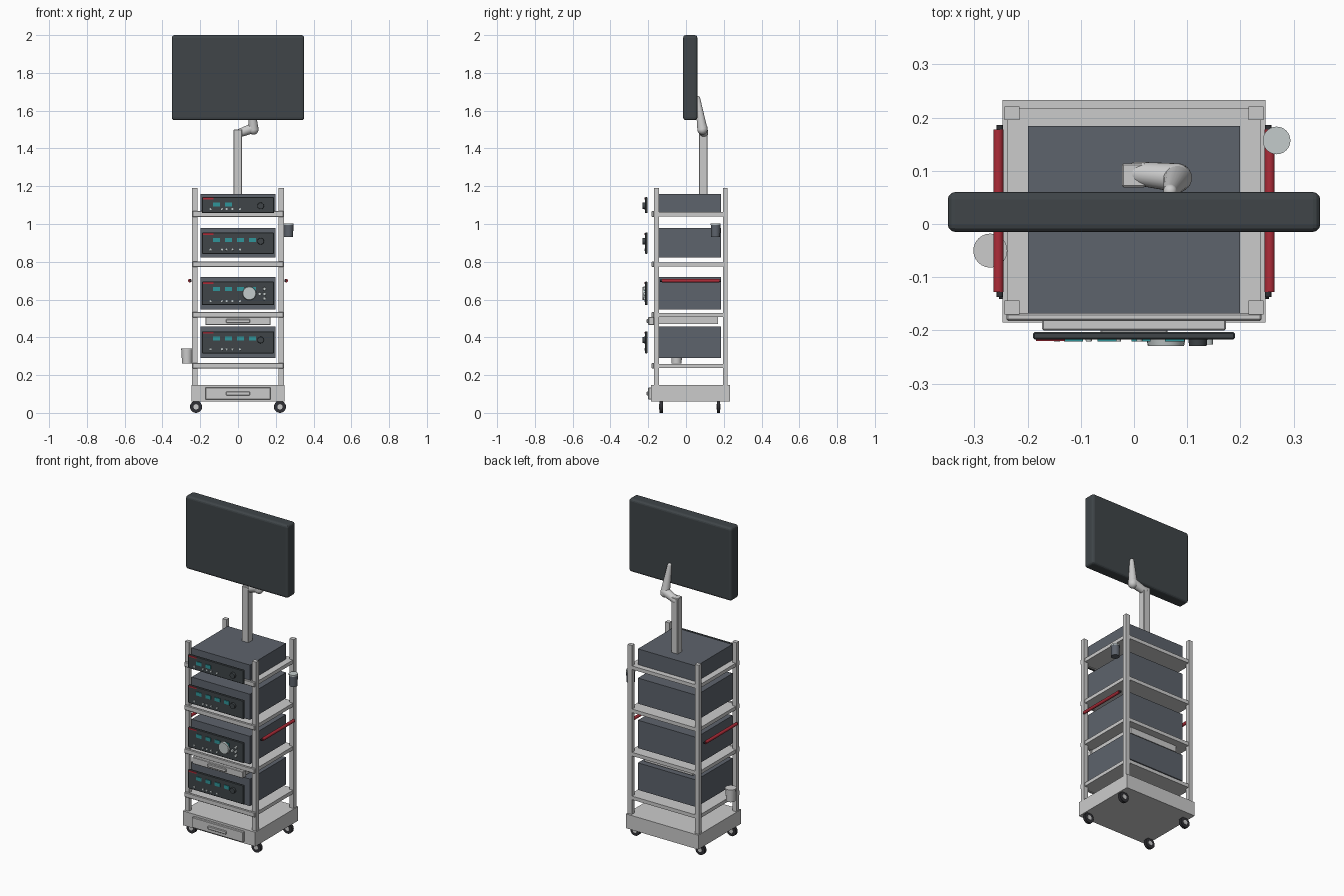
import bpy, bmesh, math
from mathutils import Vector, Matrix

if "Cube" in bpy.data.objects:
    bpy.data.objects.remove(bpy.data.objects["Cube"])


def mat(name, rgb):
    m = bpy.data.materials.new(name)
    m.diffuse_color = (*rgb, 1)
    m.use_nodes = True
    m.node_tree.nodes["Principled BSDF"].inputs["Base Color"].default_value = m.diffuse_color
    return m


DARK = mat("dark_plastic", (0.05, 0.06, 0.066))
CASE = mat("case_grey", (0.11, 0.125, 0.15))
RED = mat("red", (0.42, 0.025, 0.04))
TEAL = mat("teal_display", (0.03, 0.3, 0.32))
RUBBER = mat("rubber", (0.03, 0.03, 0.035))
SILVER = mat("silver", (0.55, 0.6, 0.6))


def finish(name, bm, material=None, smooth=False):
    me = bpy.data.meshes.new(name)
    bm.to_mesh(me)
    bm.free()
    ob = bpy.data.objects.new(name, me)
    bpy.context.collection.objects.link(ob)
    if material:
        me.materials.append(material)
    if smooth:
        bpy.ops.object.select_all(action='DESELECT')
        ob.select_set(True)
        bpy.context.view_layer.objects.active = ob
        bpy.ops.object.shade_smooth_by_angle(angle=math.radians(35))
    return ob


def box(name, x, y, z, material=None, bevel=0, segments=1):
    """Box from (min, max) ranges."""
    bm = bmesh.new()
    bmesh.ops.create_cube(bm, size=1)
    for v in bm.verts:
        v.co = Vector([(r[0] + r[1]) / 2 + c * (r[1] - r[0]) for c, r in zip(v.co, (x, y, z))])
    if bevel:
        bmesh.ops.bevel(bm, geom=bm.edges[:], offset=bevel, segments=segments, profile=0.5, affect='EDGES')
    return finish(name, bm, material)


def rod(name, a, b, r1, r2=None, material=None, sides=24, balls=False):
    """Straight or tapered cylinder from a to b, with optional round ends."""
    a, b = Vector(a), Vector(b)
    r2 = r1 if r2 is None else r2
    d = b - a
    rot = d.to_track_quat('Z', 'Y').to_matrix().to_4x4()
    bm = bmesh.new()
    bmesh.ops.create_cone(bm, cap_ends=True, segments=sides, radius1=r1, radius2=r2, depth=d.length,
                          matrix=Matrix.Translation((a + b) / 2) @ rot)
    if balls:
        for p, r in ((a, r1), (b, r2)):
            bmesh.ops.create_uvsphere(bm, u_segments=sides, v_segments=12, radius=r,
                                      matrix=Matrix.Translation(p) @ rot)
    return finish(name, bm, material, True)


# Base with four casters
box("base", (-.247, .247), (-.185, .233), (.06, .148))
for x in (-.222, .222):
    for y in (-.132, .172):
        rod("caster_wheel", (x, y - .009, .032), (x, y + .009, .032), .032, material=RUBBER)
        rod("caster_hub", (x, y - .011, .032), (x, y + .011, .032), .014)

# Four corner posts
for x in (-.229, .229):
    for y in (-.157, .208):
        box("corner_post", (x - .014, x + .014), (y - .013, y + .013), (.148, 1.19))

# Shelves with front lip
for z in (.25, .52, .787, 1.053):
    box("shelf", (-.238, .238), (-.17, .218), (z - .012, z + .01))
    box("shelf_front_lip", (-.24, .24), (-.182, -.168), (z - .015, z + .015), bevel=.003)


def drawer(z0, z1):
    box("drawer_front", (-.173, .173), (-.2, -.168), (z0, z1), bevel=.003)
    zc = (z0 + z1) / 2
    box("drawer_handle", (-.063, .063), (-.208, -.198), (zc - .01, zc + .01), bevel=.003)


drawer(.07, .135)
drawer(.465, .507)
box("drawer_tray", (-.165, .165), (-.168, .17), (.47, .508))


def knob(x, z, r, depth=.012, material=DARK, name="knob"):
    rod(name, (x, -.214, z), (x, -.216 - depth, z), r, r * .92, material)


# Equipment: case range, panel range, number of displays
units = [((1.06, 1.16), (1.057, 1.142), 2), ((.822, .98), (.842, .955), 4),
         ((.548, .72), (.57, .695), 4), ((.29, .457), (.315, .432), 4)]
for i, (case, panel, count) in enumerate(units):
    box("equipment_case", (-.199, .199), (-.168, .184), case, CASE)
    box("front_panel", (-.19, .19), (-.217, -.203), panel, DARK, bevel=.003)
    top = panel[1]
    box("red_label", (-.184, -.13), (-.22, -.215), (top - .012, top - .003), RED)
    for k in range(count):
        x = -.114 + k * .0635
        box("display", (x - .018, x + .018), (-.221, -.215), (top - .05, top - .028), TEAL)
    for x in (-.145, -.085, -.06, -.03, .01):
        knob(x, panel[0] + .022, .006, .005, SILVER, "button")
    if i != 2:
        knob(.12, top - .046, .018, .013)

# Large dial and small sockets on the third unit
knob(.06, .633, .037, .013, SILVER, "large_dial")
for x, z in ((.115, .63), (.14, .657), (.14, .63), (.14, .605)):
    knob(x, z, .009, .01, SILVER, "socket")

# Red side grab bars
for s in (-1, 1):
    rod("grab_bar_core", (s * .252, -.137, .7), (s * .252, .186, .7), .006, material=RUBBER, sides=16)
    rod("grab_bar", (s * .255, -.128, .7), (s * .255, .178, .7), .0095, material=RED, sides=20)

# Side holders
rod("right_holder", (.268, .157, .93), (.268, .157, .997), .024, .025, CASE)
rod("right_holder_cap", (.268, .157, .994), (.268, .157, 1.003), .026, material=SILVER)
rod("left_cup", (-.27, -.05, .262), (-.27, -.05, .335), .027, .029)
rod("left_cup_rim", (-.27, -.05, .332), (-.27, -.05, .34), .032)

# Monitor pole, jointed arm and monitor
box("monitor_pole", (-.023, .022), (.069, .114), (1.155, 1.5), bevel=.003)
rod("lower_arm", (.005, .095, 1.48), (.08, .087, 1.508), .022, .027, balls=True)
rod("upper_arm", (.082, .087, 1.5), (.068, .062, 1.665), .027, .013, balls=True)
box("monitor", (-.35, .35), (-.015, .06), (1.55, 2.0), DARK, bevel=.014, segments=3)
